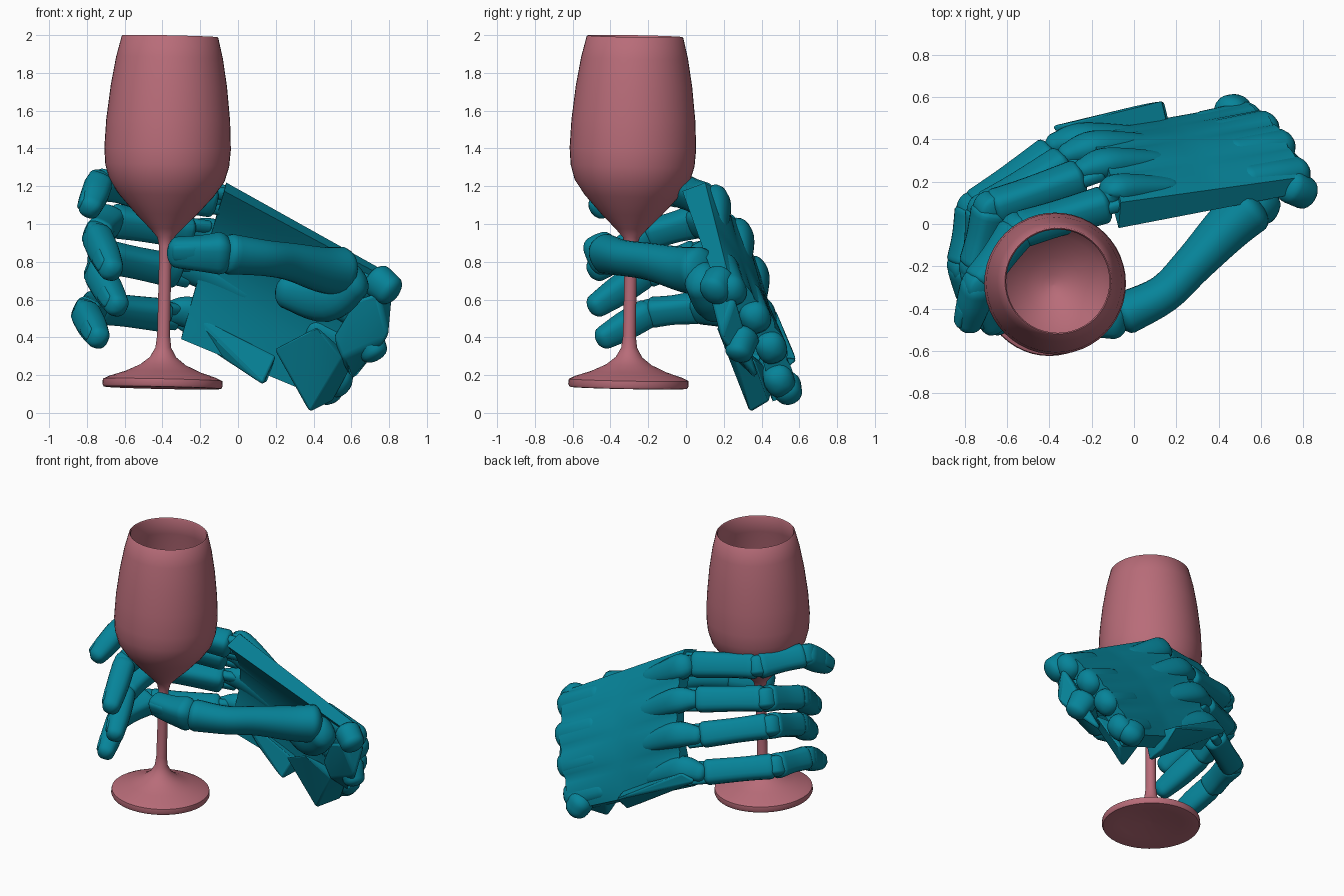
import bpy, bmesh, math
from mathutils import Vector as V

if "Cube" in bpy.data.objects:
    bpy.data.objects.remove(bpy.data.objects["Cube"])

def material(name, col):
    m = bpy.data.materials.new(name)
    m.diffuse_color = col
    m.use_nodes = True
    m.node_tree.nodes["Principled BSDF"].inputs["Base Color"].default_value = m.diffuse_color
    return m

TEAL = material("teal", (0.002, 0.23, 0.32, 1))
ROSE = material("rose", (0.48, 0.15, 0.19, 1))
ACROSS = V((0.38, -0.36, 0.85)).normalized()   # little finger -> index finger

def finish(name, bm, mat, angle=40):
    bmesh.ops.recalc_face_normals(bm, faces=bm.faces)
    me = bpy.data.meshes.new(name)
    bm.to_mesh(me)
    bm.free()
    ob = bpy.data.objects.new(name, me)
    bpy.context.collection.objects.link(ob)
    me.materials.append(mat)
    bpy.ops.object.select_all(action='DESELECT')
    ob.select_set(True)
    bpy.context.view_layer.objects.active = ob
    bpy.ops.object.shade_smooth_by_angle(angle=math.radians(angle))
    return ob

def skin(bm, rings, caps=True):
    n = len(rings[0])
    for a, b in zip(rings, rings[1:]):
        for i in range(n):
            bm.faces.new((a[i], a[(i + 1) % n], b[(i + 1) % n], b[i]))
    if caps:
        bm.faces.new(rings[0])
        bm.faces.new(rings[-1])

def smooth_path(pts, steps):
    p = [pts[0]] + pts + [pts[-1]]
    out = []
    for i in range(1, len(p) - 2):
        for s in range(steps):
            t = s / steps
            a, b, c, d = p[i - 1:i + 3]
            out.append(0.5 * (2 * b + (c - a) * t + (2 * a - 5 * b + 4 * c - d) * t * t + (3 * b - a - 3 * c + d) * t ** 3))
    return out + [pts[-1]]

def limb(name, pts, radii, round_end=0.6, box=2.6, flat=0.92, n=20):
    """Rounded sweep: pts and radii are joined, ends are domed."""
    path = [V((*p, r)) for p, r in zip(pts, radii)]
    path = smooth_path(path, 5 if len(pts) > 2 else 2)
    cen, rad = [p.xyz for p in path], [p.w for p in path]
    t0, t1 = (cen[1] - cen[0]).normalized(), (cen[-1] - cen[-2]).normalized()
    dome = [math.radians(a) for a in (80, 60, 40, 20)]
    stations = [(cen[0] - t0 * rad[0] * round_end * math.sin(a), rad[0] * math.cos(a), t0) for a in dome]
    for i, c in enumerate(cen):
        t = (cen[min(i + 1, len(cen) - 1)] - cen[max(i - 1, 0)]).normalized()
        stations.append((c, rad[i], t))
    stations += [(cen[-1] + t1 * rad[-1] * round_end * math.sin(a), rad[-1] * math.cos(a), t1) for a in reversed(dome)]
    bm = bmesh.new()
    rings = []
    for c, r, t in stations:
        ref = ACROSS if abs(t.dot(ACROSS)) < .95 else V((0, 1, 0))
        u = (ref - t * ref.dot(t)).normalized()
        w = t.cross(u)
        ring = []
        for k in range(n):
            a = 2 * math.pi * k / n
            ca, sa = math.cos(a), math.sin(a)
            e = 2 / box
            ring.append(bm.verts.new(c + u * r * math.copysign(abs(ca) ** e, ca)
                                     + w * r * flat * math.copysign(abs(sa) ** e, sa)))
        rings.append(ring)
    skin(bm, rings)
    return finish(name, bm, TEAL, 50)

def hull(name, pts, bevel=0.02):
    bm = bmesh.new()
    for p in pts:
        bm.verts.new(p)
    bmesh.ops.convex_hull(bm, input=bm.verts)
    ob = finish(name, bm, TEAL, 35)
    mod = ob.modifiers.new("bevel", 'BEVEL')
    mod.width, mod.segments = bevel, 3
    return ob

# wine glass: lathe around a slightly tilted axis
foot, rim = V((-0.40, -0.305, 0.13)), V((-0.36, -0.27, 1.995))
axis = (rim - foot).normalized()
ax = V((1, 0, 0)).cross(axis).normalized()
ay = axis.cross(ax)
key = [(.01, .035), (.2, .02), (.30, .002), (.312, .004), (.319, .018), (.316, .045), (.28, .062), (.2, .088),
       (.12, .125), (.07, .165), (.042, .215), (.034, .28), (.033, .5), (.033, .75), (.045, .80), (.085, .845),
       (.16, .92), (.25, 1.02), (.305, 1.10), (.328, 1.18), (.335, 1.27), (.328, 1.42), (.308, 1.60), (.283, 1.75),
       (.256, 1.86), (.250, 1.865), (.244, 1.857), (.27, 1.74), (.295, 1.58), (.314, 1.42), (.32, 1.27),
       (.312, 1.18), (.288, 1.11), (.23, 1.025), (.13, .93), (.05, .885), (.005, .875)]
bm = bmesh.new()
rings = [[bm.verts.new(foot + axis * z + ax * r * math.cos(k * math.pi / 24) + ay * r * math.sin(k * math.pi / 24))
          for k in range(48)] for r, z in key]
skin(bm, rings)
finish("wine_glass", bm, ROSE, 50)

# palm shell: bulged back, hollowed front
A, B = V((-0.06, 0.13, 1.23)), V((0.80, 0.25, 0.75))
D, C = V((-0.29, 0.45, 0.44)), V((0.50, 0.59, 0.11))
N = V((0.08, 0.93, 0.35)).normalized()

def back(u, v):
    return A.lerp(B, u).lerp(D.lerp(C, u), v) + N * 0.085 * math.sin(math.pi * min(max(v, 0), 1))

bm = bmesh.new()
nu, nv = 18, 28
sheets = [[], []]
for i in range(nu + 1):
    for s in sheets:
        s.append([])
    for j in range(nv + 1):
        u, v = i / nu, j / nv
        ridge = 0.02 * abs(math.sin(4 * math.pi * v)) ** 0.7 * abs(2 * u - 1)
        thick = 0.16 - 0.02 * v - 0.05 * math.sin(math.pi * v) * (1 - 1.6 * u) - 0.05 * u * (1 - v)
        p = back(u, v)
        sheets[0][i].append(bm.verts.new(p + N * (ridge - 0.03)))
        sheets[1][i].append(bm.verts.new(p - N * thick))
for s in sheets:
    for i in range(nu):
        for j in range(nv):
            bm.faces.new((s[i][j], s[i + 1][j], s[i + 1][j + 1], s[i][j + 1]))
border = [(i, 0) for i in range(nu)] + [(nu, j) for j in range(nv)] + \
         [(i, nv) for i in range(nu, 0, -1)] + [(0, j) for j in range(nv, 0, -1)]
for (i, j), (k, l) in zip(border, border[1:] + border[:1]):
    bm.faces.new((sheets[0][i][j], sheets[0][k][l], sheets[1][k][l], sheets[1][i][j]))
finish("palm_shell", bm, TEAL)

# fingers: knuckle, middle joint, end joint, tip, thickness
fingers = {
    "index": ((-.08, .11, 1.12), (-.55, -.03, 1.18), (-.74, -.29, 1.21), (-.78, -.46, 1.09), .092),
    "middle": ((-.20, .24, .95), (-.68, .07, 1.02), (-.75, -.21, .94), (-.67, -.47, .76), .092),
    "ring": ((-.28, .32, .74), (-.71, .06, .83), (-.74, -.22, .74), (-.64, -.47, .57), .090),
    "little": ((-.34, .37, .51), (-.76, .07, .56), (-.81, -.20, .53), (-.74, -.43, .40), .088),
}
for f, (name, (*joints, r)) in enumerate(fingers.items()):
    m, p, d, t = map(V, joints)
    limb(name + "_proximal", [m.lerp(p, .15), m.lerp(p, .6), m.lerp(p, .93)], [r * .95, r * .9, r * .94], .45, 3)
    limb(name + "_middle", [p.lerp(d, .06), p.lerp(d, .5), p.lerp(d, .9)], [r * .95, r * .84, r * .88], .4, 3)
    limb(name + "_tip", [d.lerp(t, .08), d.lerp(t, .55), t], [r * .88, r * .86, r * .7], .8, 2.6)
    for k, (q, s) in enumerate(((p, .84), (d, .78))):
        limb(f"{name}_hinge_{k}", [q - ACROSS * r * .45, q + ACROSS * r * .45], [r * s] * 2, .4, 2)
    # twin links at the knuckle
    for s in (-1, 1):
        off = ACROSS * r * .5 * s
        limb(f"{name}_link_{s}", [m.lerp(p, -.05) + off, m.lerp(p, .24) + off], [r * .36] * 2, .6)
    # nail on the outer face of the tip
    td = (t - d).normalized()
    out = td.cross((ACROSS - td * ACROSS.dot(td)).normalized())
    if out.dot(V((-1, -.4, 0))) < 0:
        out = -out
    c = d.lerp(t, .78) + out * r * .55
    limb(name + "_nail", [c - td * r * .35, c + td * r * .5], [r * .5, r * .42], .6, 3, .5)
    # knuckle cover and wrist lobe on the back of the hand
    v = (f + .5) / 4
    limb(name + "_knuckle_cover", [m.lerp(p, .08) + N * .035, back(.02, v) - N * .04, back(.3, v) - N * .07],
         [.06, .085, .06], .8, 2.3, .8)
    limb(name + "_wrist_lobe", [back(.75, v) - N * .09, back(1.0, v) - N * .09], [.08, .09], .8, 2.3, .9)

# outer flap along the little finger edge
hull("little_side_flap", [(-.24, .34, .52), (-.24, .40, .40), (.13, .31, .15), (.15, .46, .16),
                          (.20, .34, .30), (.10, .45, .32), (-.40, .46, .50), (-.30, .48, .54), (.14, .59, .28)], .012)
# heel and wrist blocks
hull("palm_heel", [(.38, .34, 0), (.19, .27, .34), (.42, .16, .46), (.55, .26, .29), (.50, .44, .06),
                   (.30, .48, .20), (.62, .36, .28)], .012)
hull("wrist_block", [(.55, .25, .29), (.74, .12, .64), (.80, .18, .40), (.60, .40, .15),
                     (.62, .16, .60), (.82, .26, .62), (.50, .24, .40)], .02)
limb("wrist_lobe_upper", [(.74, .18, .70), (.80, .15, .65)], [.09, .085], .6, 2.2)
limb("wrist_lobe_front", [(.68, .30, .40), (.72, .28, .32)], [.09, .075], .6, 2.2)
limb("wrist_lobe_lower", [(.46, .53, .15), (.48, .54, .11)], [.085, .08], .8, 2.2)

# thenar pad, thumb and nail
limb("thumb_mount", [(.26, .20, .64), (.46, .15, .62), (.60, .08, .70)], [.09, .14, .11], .7, 2.3, .8)
limb("thumb_proximal", [(.54, .07, .75), (.44, -.02, .76), (.28, -.19, .80), (.14, -.33, .82), (-.04, -.42, .84)],
     [.13, .12, .10, .096, .108], .5, 2.2, .9)
limb("thumb_tip", [(-.10, -.44, .845), (-.20, -.445, .845), (-.32, -.44, .85)], [.108, .092, .08], .7, 3, .85)
limb("thumb_nail", [(-.23, -.485, .85), (-.33, -.48, .85)], [.055, .048], .5, 3, .7)
